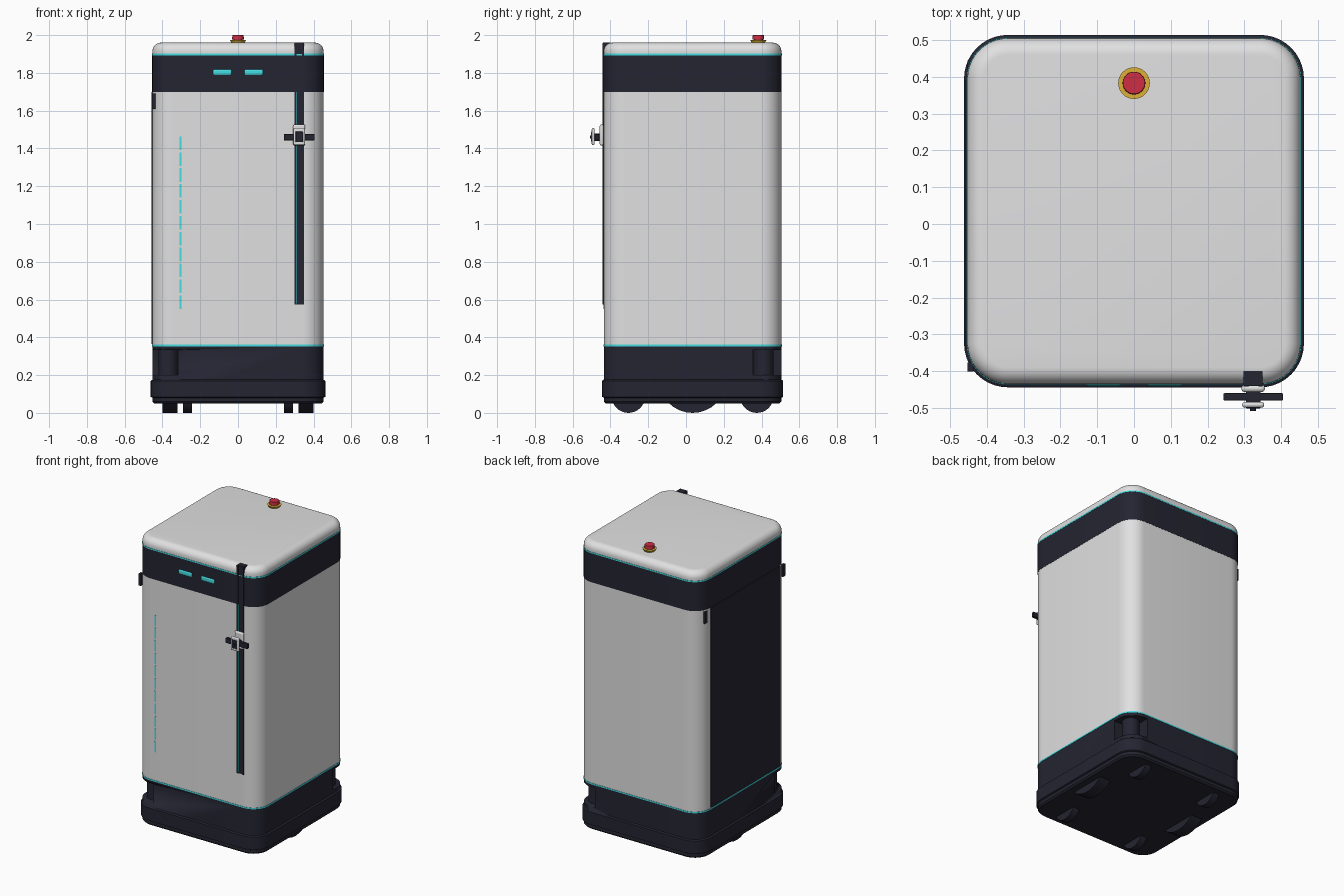
import bpy, bmesh, math
from mathutils import Matrix, Vector

if "Cube" in bpy.data.objects:
    bpy.data.objects.remove(bpy.data.objects["Cube"])

CY = 0.035            # body centre in y
HX, HY, R = 0.453, 0.47, 0.11


def mat(name, rgb):
    m = bpy.data.materials.new(name)
    m.diffuse_color = (*rgb, 1)
    m.use_nodes = True
    m.node_tree.nodes["Principled BSDF"].inputs["Base Color"].default_value = m.diffuse_color
    return m


GREY = mat("light_grey", (0.75, 0.75, 0.76))
DARK = mat("dark_navy", (0.018, 0.018, 0.032))
TEAL = mat("teal", (0.06, 0.72, 0.76))
RED = mat("red", (0.62, 0.027, 0.058))
YELLOW = mat("yellow", (0.72, 0.44, 0.035))


def finish(name, bm, material, bevel=0):
    bmesh.ops.recalc_face_normals(bm, faces=bm.faces)
    me = bpy.data.meshes.new(name)
    for f in bm.faces:
        f.smooth = True
    bm.to_mesh(me)
    bm.free()
    me.set_sharp_from_angle(angle=math.radians(35))
    me.materials.append(material)
    ob = bpy.data.objects.new(name, me)
    bpy.context.collection.objects.link(ob)
    if bevel:
        b = ob.modifiers.new("bevel", "BEVEL")
        b.width, b.segments = bevel, 3
    return ob


def shell(name, levels, material):
    """Rounded-square column through (z, outward offset) levels."""
    bm = bmesh.new()
    rings = []
    for z, off in levels:
        r, ring = R + off, []
        for k, (sx, sy) in enumerate([(1, 1), (-1, 1), (-1, -1), (1, -1)]):
            for i in range(11):
                a = math.pi / 2 * (k + i / 10)
                ring.append(bm.verts.new((sx * (HX - R) + r * math.cos(a),
                                          CY + sy * (HY - R) + r * math.sin(a), z)))
        rings.append(ring)
    n = len(rings[0])
    for lo, hi in zip(rings, rings[1:]):
        for i in range(n):
            bm.faces.new((lo[i], lo[(i + 1) % n], hi[(i + 1) % n], hi[i]))
    bm.faces.new(rings[0])
    bm.faces.new(rings[-1])
    return finish(name, bm, material)


def box(name, x, y, z, material, bevel=0):
    bm = bmesh.new()
    bmesh.ops.create_cube(bm, size=1)
    for v in bm.verts:
        v.co = Vector([(a + b) / 2 + c * (b - a) for (a, b), c in zip((x, y, z), v.co)])
    return finish(name, bm, material, bevel)


def cyl(name, loc, r, depth, axis, material, r2=None, bevel=0):
    bm = bmesh.new()
    bmesh.ops.create_cone(bm, cap_ends=True, segments=32, radius1=r,
                          radius2=r if r2 is None else r2, depth=depth)
    rot = {"X": Matrix.Rotation(math.pi / 2, 4, "Y"),
           "Y": Matrix.Rotation(math.pi / 2, 4, "X"), "Z": Matrix()}[axis]
    bm.transform(Matrix.Translation(loc) @ rot)
    return finish(name, bm, material, bevel)


# Main housing, from the base up to the lid
base = shell("base", [(0.05, -0.01), (0.06, 0), (0.352, 0)], DARK)
shell("bumper", [(0.08, 0.0), (0.085, 0.009), (0.17, 0.009), (0.176, 0.0)], DARK)
shell("lower_light_line", [(0.352, 0.002), (0.361, 0.002)], TEAL)
shell("cabinet", [(0.361, 0), (1.70, 0)], GREY)
shell("upper_band", [(1.70, 0.001), (1.893, 0.001)], DARK)
shell("upper_light_line", [(1.893, 0.002), (1.902, 0.002)], TEAL)
B = 0.045
lid_levels = [(1.902, 0)] + [(1.96 - B + B * math.sin(a), -B + B * math.cos(a))
                             for a in [math.pi / 2 * i / 8 for i in range(9)]]
shell("lid", lid_levels, GREY)

# Sensor recesses in two opposite base corners
for s, tag in ((-1, "front_left"), (1, "back_right")):
    xs = sorted((s * 0.318, s * 0.5))
    ys = sorted((CY + s * 0.32, CY + s * 0.52))
    cutter = box("recess_cutter_" + tag, xs, ys, (0.2, 0.333), DARK)
    cutter.hide_render = True
    cutter.hide_set(True)
    cut = base.modifiers.new("recess", "BOOLEAN")
    cut.operation, cut.object, cut.solver = "DIFFERENCE", cutter, "EXACT"
    cyl("corner_sensor_" + tag, (s * 0.37, CY + s * 0.375, 0.266), 0.052, 0.136, "Z", DARK)

# Wheels
for s, tag in ((-1, "left"), (1, "right")):
    cyl("drive_wheel_" + tag, (s * 0.36, CY, 0.18), 0.18, 0.08, "X", DARK)
    for y, end in ((-0.305, "front"), (0.375, "back")):
        cyl(f"caster_{end}_{tag}", (s * 0.267, y, 0.089), 0.089, 0.046, "X", DARK)

# Side door and its corner hinges
box("side_door", (-0.459, -0.44), (-0.34, 0.39), (0.366, 1.70), DARK)
for y, tag in ((-0.389, "front"), (0.432, "back")):
    box("door_hinge_" + tag, (-0.452, -0.436), (y - 0.012, y + 0.012), (1.61, 1.69), DARK)

# Front lights
F = CY - HY
for s, tag in ((-1, "left"), (1, "right")):
    xs = sorted((s * 0.031, s * 0.135))
    box("eye_light_" + tag, xs, (F - 0.005, F + 0.02), (1.785, 1.821), TEAL, 0.011)
for i in range(11):
    z = 0.55 + i * 0.0842
    box(f"status_dash_{i + 1}", (-0.31, -0.3), (F - 0.002, F + 0.004), (z, z + 0.072), TEAL)

# Vertical rail: backing strip, two lips, light along the inner wall
box("rail_back", (0.302, 0.348), (F - 0.002, F + 0.01), (0.575, 1.957), DARK)
for x, tag in ((0.298, "left"), (0.338, "right")):
    box("rail_lip_" + tag, (x, x + 0.012), (F - 0.007, F + 0.01), (0.575, 1.957), DARK)
box("rail_light", (0.310, 0.312), (F - 0.0065, F), (0.58, 1.70), TEAL)
box("rail_cap", (0.298, 0.35), (F - 0.005, -0.4), (1.90, 1.962), DARK)

# Sliding camera on the rail
X, Z = 0.324, 1.46
box("camera_slider", (X - 0.032, X + 0.032), (-0.457, F - 0.002), (1.415, 1.527), GREY, 0.009)
box("camera_bar", (X - 0.081, X + 0.081), (-0.48, -0.46), (1.443, 1.476), DARK, 0.003)
box("camera_neck", (X - 0.02, X + 0.02), (-0.488, -0.45), (1.44, 1.48), DARK)
box("camera_head", (X - 0.03, X + 0.03), (-0.499, -0.484), (1.417, 1.508), GREY, 0.007)
box("camera_face", (X - 0.02, X + 0.02), (-0.502, -0.49), (1.433, 1.49), DARK, 0.004)
cyl("camera_lens", (X, -0.503, Z), 0.008, 0.012, "Y", DARK)

# Emergency button
cyl("button_collar", (0, 0.383, 1.966), 0.034, 0.016, "Z", YELLOW, 0.043)
cyl("button_stem", (0, 0.383, 1.975), 0.024, 0.016, "Z", RED)
cyl("button_cap", (0, 0.383, 1.988), 0.031, 0.024, "Z", RED, 0.03, 0.003)
